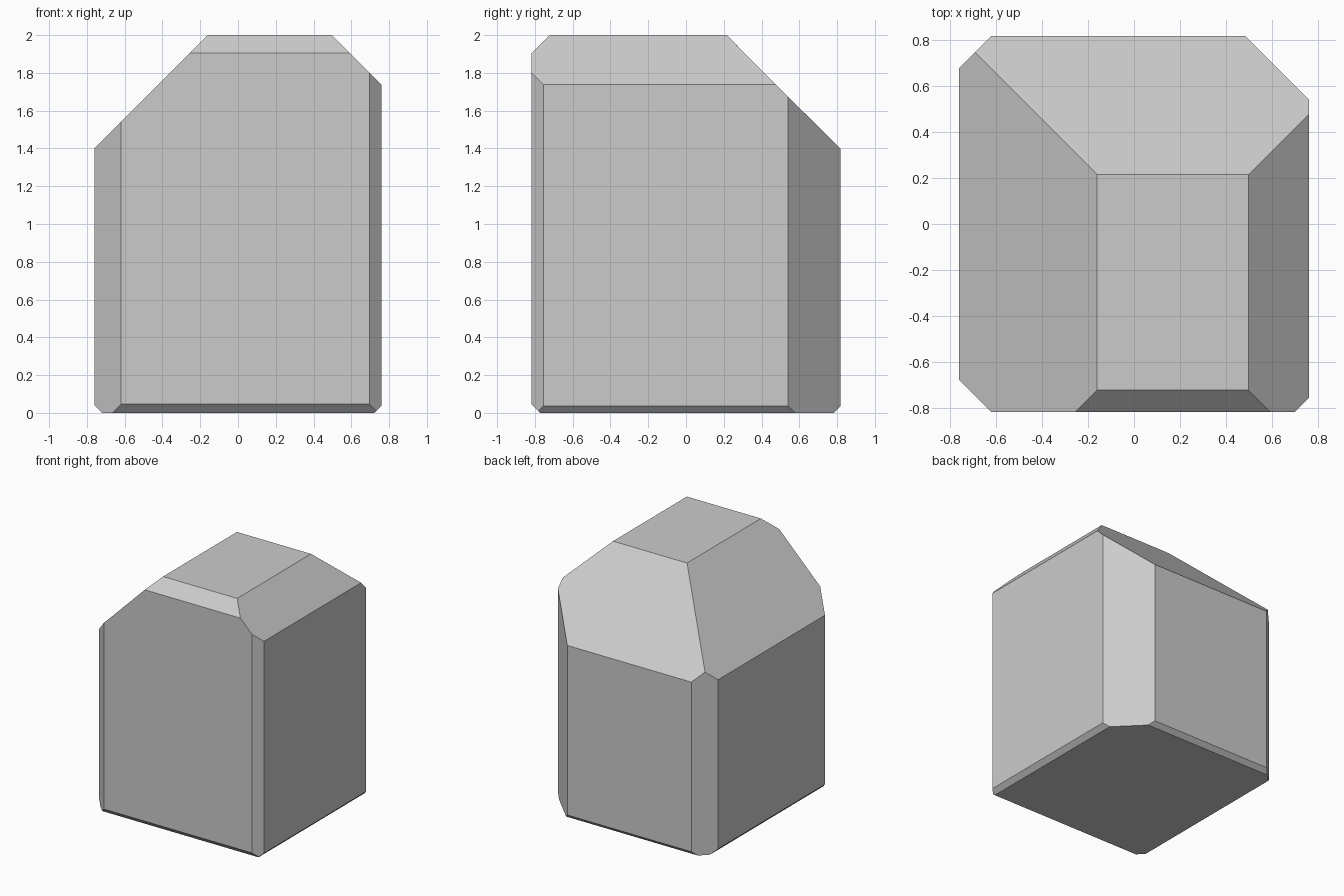
import bpy
import bmesh
from mathutils import Vector

if "Cube" in bpy.data.objects:
    bpy.data.objects.remove(bpy.data.objects["Cube"])

HALF = Vector((0.76, 0.818, 1.0))

# Chamfer size for each edge, keyed by the signs of the two faces it joins
CHAMFERS = {
    # vertical edges
    (-1, -1, 0): 0.14, (1, -1, 0): 0.063, (-1, 1, 0): 0.14, (1, 1, 0): 0.278,
    # top edges
    (-1, 0, 1): 0.60, (1, 0, 1): 0.262, (0, -1, 1): 0.096, (0, 1, 1): 0.603,
    # bottom edges
    (-1, 0, -1): 0.042, (1, 0, -1): 0.037, (0, -1, -1): 0.046, (0, 1, -1): 0.035,
}


def chamfer(bm, signs, size):
    """Slice one edge of the block off at 45 degrees and cap the cut."""
    normal = Vector(signs)
    distance = sum(abs(s) * h for s, h in zip(signs, HALF)) - size
    cut = bmesh.ops.bisect_plane(
        bm, geom=bm.verts[:] + bm.edges[:] + bm.faces[:], dist=1e-5,
        plane_co=normal * distance / normal.length_squared,
        plane_no=normal.normalized(), clear_outer=True)
    rim = [e for e in cut["geom_cut"] if isinstance(e, bmesh.types.BMEdge)]
    bmesh.ops.holes_fill(bm, edges=rim, sides=0)


# Block with unequal chamfers on all twelve edges
bm = bmesh.new()
bmesh.ops.create_cube(bm, size=2)
bmesh.ops.scale(bm, vec=HALF, verts=bm.verts)
for signs, size in CHAMFERS.items():
    chamfer(bm, signs, size)
bmesh.ops.translate(bm, vec=(0, 0, HALF.z), verts=bm.verts)
bmesh.ops.recalc_face_normals(bm, faces=bm.faces)

mesh = bpy.data.meshes.new("chamfered_block")
bm.to_mesh(mesh)
bm.free()
block = bpy.data.objects.new("chamfered_block", mesh)
bpy.context.collection.objects.link(block)
